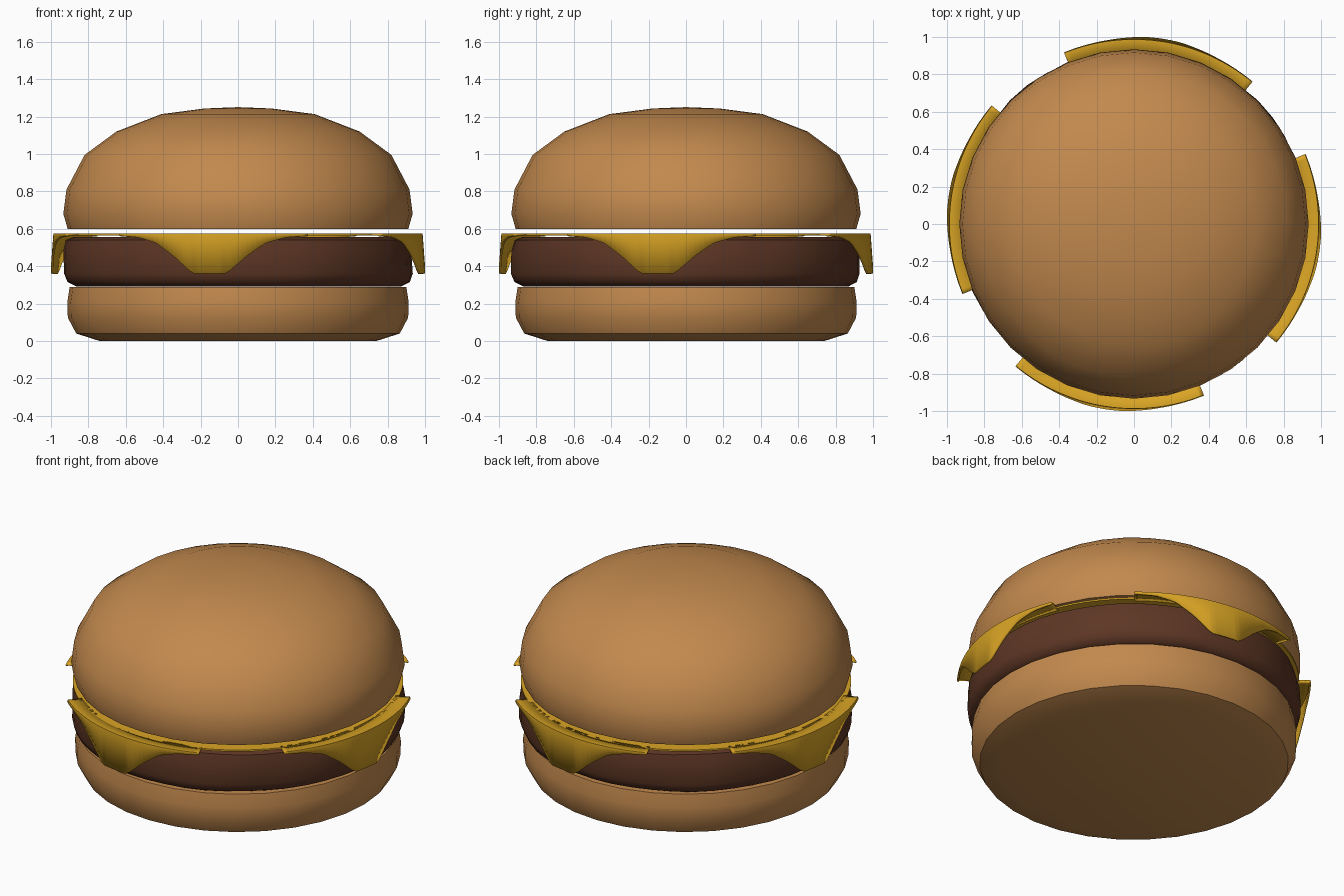
import bpy, bmesh
from math import sin, cos, radians

old = bpy.data.objects.get("Cube")
if old:
    bpy.data.objects.remove(old, do_unlink=True)


def material(name, rgb):
    m = bpy.data.materials.new(name)
    m.use_nodes = True
    m.diffuse_color = (*rgb, 1)
    m.node_tree.nodes["Principled BSDF"].inputs["Base Color"].default_value = (*rgb, 1)
    return m


BUN = material("toasted bun", (0.54, 0.25, 0.075))
PATTY = material("grilled meat", (0.11, 0.037, 0.018))
CHEESE = material("yellow cheese", (0.70, 0.376, 0.018))


def finish(name, bm, mat, angle):
    bmesh.ops.recalc_face_normals(bm, faces=bm.faces)
    mesh = bpy.data.meshes.new(name)
    bm.to_mesh(mesh)
    bm.free()
    obj = bpy.data.objects.new(name, mesh)
    bpy.context.collection.objects.link(obj)
    mesh.materials.append(mat)
    bpy.ops.object.select_all(action='DESELECT')
    obj.select_set(True)
    bpy.context.view_layer.objects.active = obj
    bpy.ops.object.shade_smooth_by_angle(angle=radians(angle))
    return obj


def lathe(name, profile, mat, segments=32, wobble=0.0, angle=40):
    """Spin a (radius, height) profile and close both ends with a disc."""
    bm = bmesh.new()
    rings = []
    for r, z in profile:
        ring = []
        for i in range(segments):
            a = radians(360 * i / segments)
            w = wobble * (sin(5 * a + 9 * z) + sin(11 * a - 14 * z))
            ring.append(bm.verts.new(((r + w) * cos(a), (r + w) * sin(a), z)))
        rings.append(ring)
    for low, high in zip(rings, rings[1:]):
        for i in range(segments):
            j = (i + 1) % segments
            bm.faces.new((low[i], low[j], high[j], high[i]))
    bm.faces.new(rings[0][::-1])
    bm.faces.new(rings[-1])
    return finish(name, bm, mat, angle)


# Buns and patty
lathe("bottom_bun", [(0.74, 0), (0.865, 0.04), (0.91, 0.125), (0.912, 0.21),
                     (0.90, 0.29)], BUN)
lathe("patty", [(0.87, 0.292), (0.915, 0.315), (0.932, 0.36), (0.93, 0.48),
                (0.915, 0.54), (0.87, 0.557)], PATTY, 48, 0.003, 50)
lathe("top_bun", [(0.91, 0.598), (0.934, 0.68), (0.917, 0.81), (0.82, 0.995),
                  (0.65, 1.12), (0.41, 1.213), (0.18, 1.243), (0.01, 1.25)], BUN)

# Flat middle of the cheese slice
SHEET_Z, SHEET_R = 0.575, 0.925
lathe("cheese_sheet", [(SHEET_R, SHEET_Z - 0.01), (SHEET_R, SHEET_Z)], CHEESE, 90)

# Lower edge of a drooping corner: (angle from its middle, height)
DROOP = [(0, 0.36), (5.2, 0.36), (11.5, 0.455), (17.5, 0.525), (24, 0.555), (31, 0.563)]


def droop_height(angle):
    for (a0, z0), (a1, z1) in zip(DROOP, DROOP[1:]):
        if angle <= a1:
            return z0 + (z1 - z0) * (angle - a0) / (a1 - a0)
    return DROOP[-1][1]


def cheese_corner(name, middle):
    bm = bmesh.new()
    columns = []
    for k in range(41):
        off = -31 + 62 * k / 40
        a = radians(middle + off)
        low = droop_height(abs(off))
        flare = 0.99 + 0.012 * (SHEET_Z - low) / 0.215
        path = [(SHEET_R - 0.02, SHEET_Z), (0.987, SHEET_Z), (flare, low)]
        columns.append([bm.verts.new((r * cos(a), r * sin(a), z)) for r, z in path])
    for c, d in zip(columns, columns[1:]):
        for i in range(2):
            bm.faces.new((c[i], c[i + 1], d[i + 1], d[i]))
    obj = finish(name, bm, CHEESE, 35)
    # Thicken inward, whichever way the open surface was oriented
    up = obj.data.polygons[0].normal.z > 0
    if not up:
        obj.data.flip_normals()
    solid = obj.modifiers.new("thickness", 'SOLIDIFY')
    solid.thickness = 0.012
    solid.offset = -1


# Four drooping corners of the slice
for side, turn in (("front", 261.2), ("left", 351.2), ("back", 81.2), ("right", 171.2)):
    cheese_corner("cheese_corner_" + side, turn)
